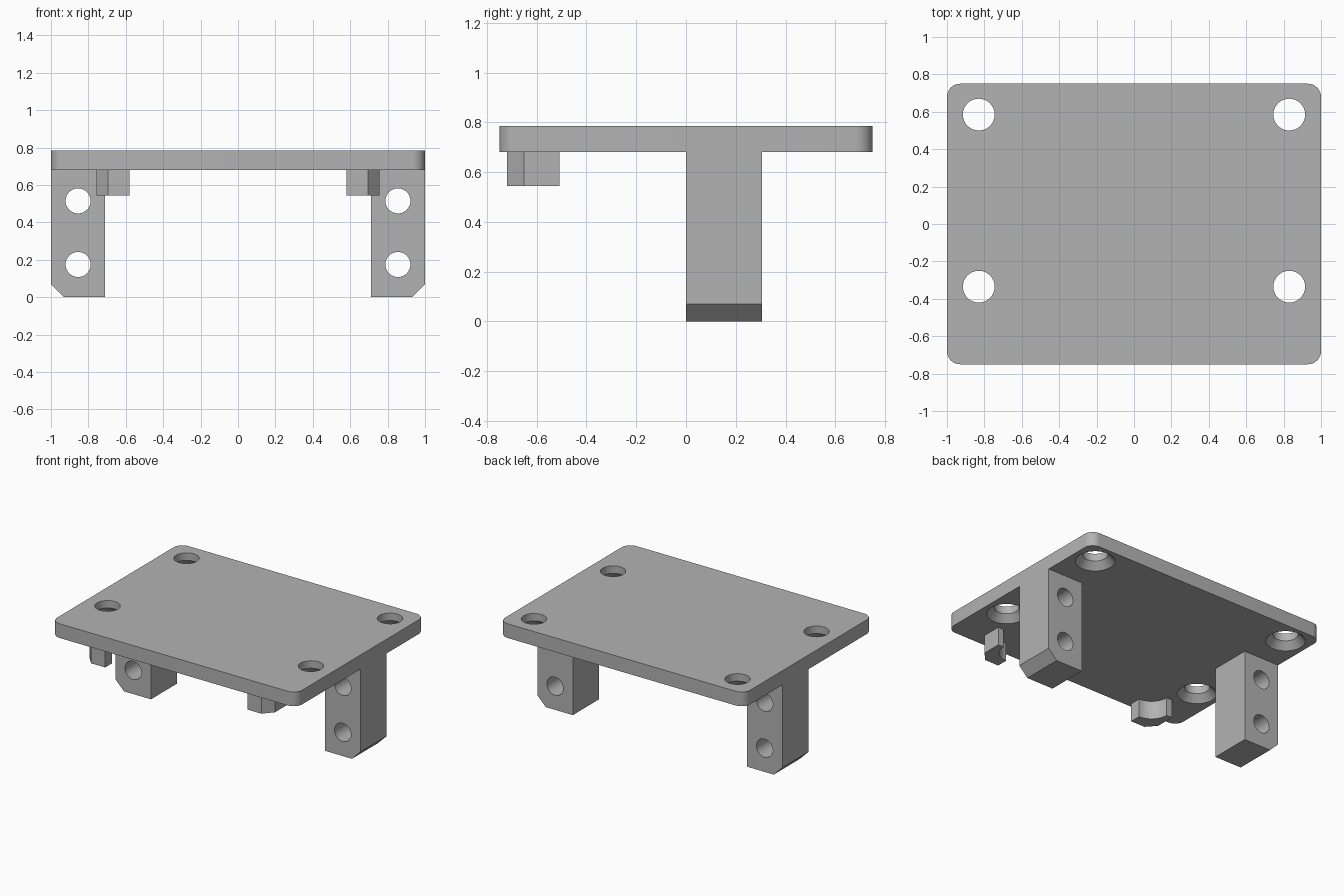
import bpy, bmesh, math
from mathutils import Matrix, Vector

cube = bpy.data.objects.get("Cube")
if cube:
    bpy.data.objects.remove(cube, do_unlink=True)

GREY = (0.45, 0.45, 0.45, 1)
grey = bpy.data.materials.new("plain_grey")
grey.use_nodes = True
grey.diffuse_color = GREY
grey.node_tree.nodes["Principled BSDF"].inputs["Base Color"].default_value = GREY

PLATE_BOTTOM, PLATE_TOP = 0.68, 0.785


def arc(cx, cy, r, start, end, steps):
    """Points along an arc, angles in degrees."""
    angles = [math.radians(start + (end - start) * i / steps) for i in range(steps + 1)]
    return [(cx + r * math.cos(a), cy + r * math.sin(a)) for a in angles]


def prism(name, outline, depth, matrix):
    """Extrude a 2D outline along local z, then place it."""
    bm = bmesh.new()
    face = bm.faces.new([bm.verts.new((x, y, 0)) for x, y in outline])
    new = bmesh.ops.extrude_face_region(bm, geom=[face])["geom"]
    bmesh.ops.translate(bm, verts=[v for v in new if isinstance(v, bmesh.types.BMVert)],
                        vec=(0, 0, depth))
    bm.transform(matrix)
    bmesh.ops.recalc_face_normals(bm, faces=bm.faces)
    mesh = bpy.data.meshes.new(name)
    bm.to_mesh(mesh)
    bm.free()
    mesh.materials.append(grey)
    obj = bpy.data.objects.new(name, mesh)
    bpy.context.collection.objects.link(obj)
    return obj


def cone(name, r1, r2, depth, centre, rotation=Matrix()):
    bpy.ops.mesh.primitive_cone_add(vertices=32, radius1=r1, radius2=r2, depth=depth)
    obj = bpy.context.object
    obj.name = name
    obj.data.transform(Matrix.Translation(Vector(centre)) @ rotation)
    obj.data.materials.append(grey)
    obj.hide_render = True
    return obj


def cut(obj, cutter):
    mod = obj.modifiers.new("cut", "BOOLEAN")
    mod.operation, mod.solver, mod.object = "DIFFERENCE", "EXACT", cutter
    activate(obj)
    bpy.ops.object.modifier_apply(modifier=mod.name)
    bpy.data.objects.remove(cutter, do_unlink=True)


def activate(obj):
    bpy.ops.object.select_all(action="DESELECT")
    obj.select_set(True)
    bpy.context.view_layer.objects.active = obj


def finish(obj):
    activate(obj)
    bpy.ops.object.shade_smooth_by_angle(angle=math.radians(30))


# Plate with rounded corners
r = 0.07
corners = [(1, 1, 0), (-1, 1, 90), (-1, -1, 180), (1, -1, 270)]
outline = [p for sx, sy, a in corners
           for p in arc(sx * (1 - r), sy * (0.75 - r), r, a, a + 90, 8)]
plate = prism("plate", outline, PLATE_TOP - PLATE_BOTTOM,
              Matrix.Translation((0, 0, PLATE_BOTTOM)))

# Screw holes, countersunk from below
for x in (-0.83, 0.83):
    for y in (-0.335, 0.585):
        cut(plate, cone("hole_cutter", 0.085, 0.085, 0.5, (x, y, 0.73)))
        # the cone starts just under the plate, narrowing to the hole radius
        cut(plate, cone("countersink_cutter", 0.142, 0.085, 0.06, (x, y, PLATE_BOTTOM + 0.02)))
finish(plate)

upright = Matrix.Rotation(math.radians(90), 4, "X")
for side, s in (("left", 1), ("right", -1)):
    mirror = Matrix.Diagonal((s, 1, 1, 1))

    # Leg with a chamfered outer foot and two cross holes
    profile = [(0.71, 0), (0.93, 0), (1, 0.07), (1, PLATE_BOTTOM), (0.71, PLATE_BOTTOM)]
    leg = prism(side + "_leg", profile, 0.305,
                mirror @ Matrix.Translation((0, 0.305, 0)) @ upright)
    for z in (0.175, 0.515):
        cut(leg, cone("hole_cutter", 0.067, 0.067, 1, (s * 0.855, 0.15, z), upright))
    finish(leg)

    # Corner stop: chamfered outside, hollowed by an arc inside
    hook = [(0.58, -0.72), (0.695, -0.72), (0.757, -0.65), (0.757, -0.508)]
    hook += arc(0.58, -0.508, 0.13, 0, -90, 10)
    stop = prism(side + "_corner_stop", hook, PLATE_BOTTOM - 0.545,
                 mirror @ Matrix.Translation((0, 0, 0.545)))
    finish(stop)
